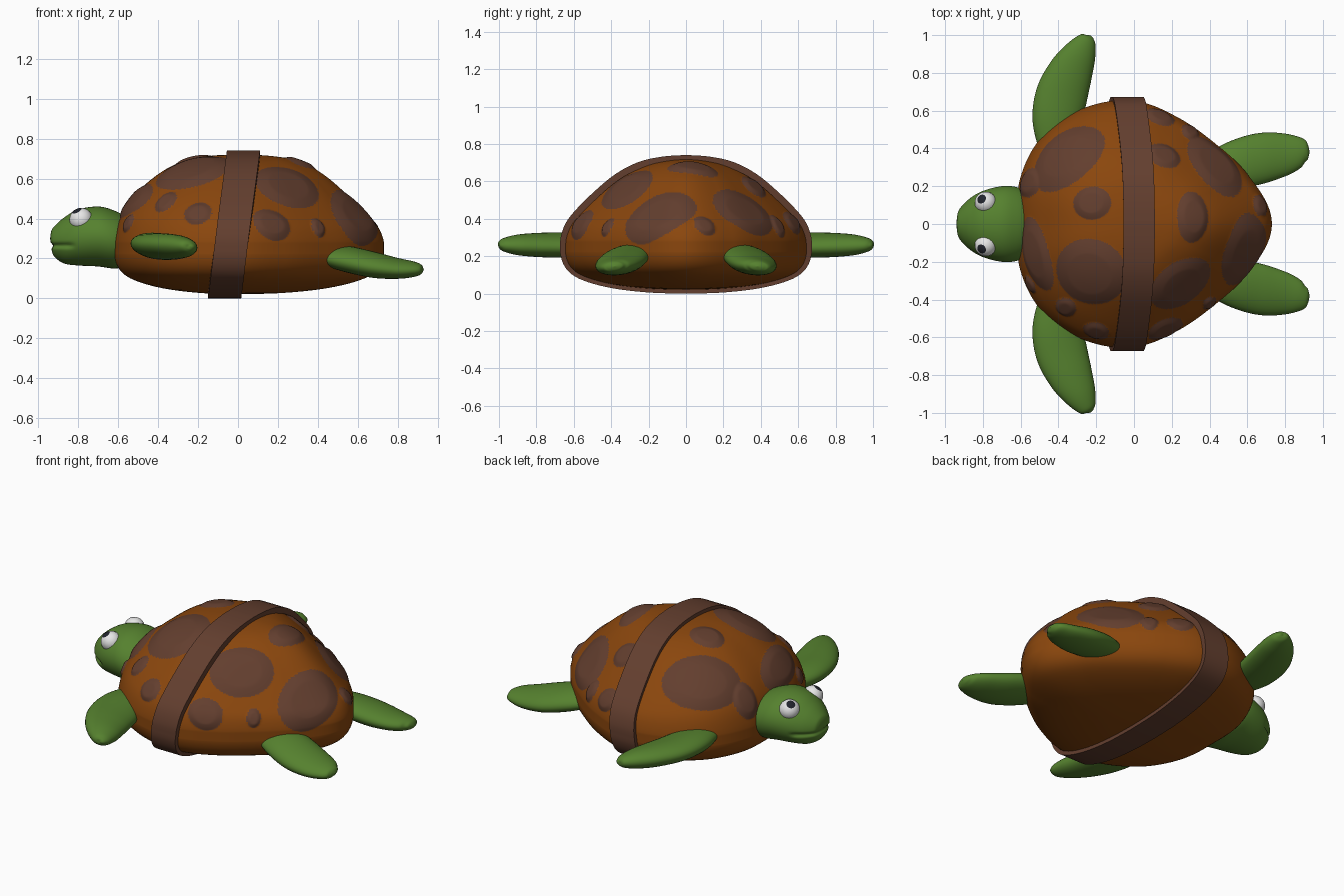
import bpy, bmesh, math
from mathutils import Vector

if "Cube" in bpy.data.objects:
    bpy.data.objects.remove(bpy.data.objects["Cube"])


def material(name, rgb):
    m = bpy.data.materials.new(name)
    m.diffuse_color = (*rgb, 1)
    m.use_nodes = True
    m.node_tree.nodes["Principled BSDF"].inputs["Base Color"].default_value = m.diffuse_color
    return m


ORANGE = material("shell orange", (0.255, 0.062, 0.004))
BROWN = material("spot brown", (0.125, 0.049, 0.028))
GREEN = material("skin green", (0.092, 0.22, 0.028))
WHITE = material("eye white", (0.80, 0.80, 0.80))
BLACK = material("pupil black", (0.015, 0.017, 0.025))


def curve(pts, n):
    """Smooth open curve through tuples, n steps per span."""
    p = [pts[0]] + list(pts) + [pts[-1]]
    out = []
    for i in range(1, len(p) - 2):
        for j in range(n):
            t = j / n
            out.append(tuple(0.5 * (2 * b + (c - a) * t + (2 * a - 5 * b + 4 * c - d) * t * t
                             + (3 * b - a - 3 * c + d) * t ** 3)
                             for a, b, c, d in zip(*p[i - 1:i + 3])))
    return out + [tuple(pts[-1])]


def loft(name, rings, mats, closed=False, rule=None, sharp=60):
    """Skin a list of equal-length rings; rule picks the material from a face centre."""
    bm = bmesh.new()
    vs = [[bm.verts.new(p) for p in r] for r in rings]
    n = len(vs[0])
    for i in range(len(vs) if closed else len(vs) - 1):
        a, b = vs[i], vs[(i + 1) % len(vs)]
        for j in range(n):
            f = bm.faces.new((a[j], a[(j + 1) % n], b[(j + 1) % n], b[j]))
            if rule:
                f.material_index = rule(f.calc_center_median())
    if not closed:
        bm.faces.new(vs[0])
        bm.faces.new(vs[-1])
    bmesh.ops.remove_doubles(bm, verts=bm.verts, dist=1e-5)
    bmesh.ops.recalc_face_normals(bm, faces=bm.faces)
    me = bpy.data.meshes.new(name)
    bm.to_mesh(me)
    bm.free()
    for m in mats:
        me.materials.append(m)
    me.polygons.foreach_set("use_smooth", [True] * len(me.polygons))
    me.set_sharp_from_angle(angle=math.radians(sharp))
    ob = bpy.data.objects.new(name, me)
    bpy.context.collection.objects.link(ob)
    return ob


# Shell: plan outline (radius every 22.5 degrees) times a side profile
half = [0.73, 0.66, 0.605, 0.61, 0.652, 0.668, 0.673, 0.65, 0.62]
SEG = 384
wrap = [(r,) for r in half + half[-2:0:-1]]
wrap = wrap[-1:] + wrap + wrap[:2]
OUT = [r[0] for r in curve(wrap, SEG // 16)][SEG // 16:]
STEP = 20
RIM = 5 * STEP
PROF = curve([(0, .021), (.3, .027), (.6, .05), (.83, .09), (.95, .14), (1, .22), (.99, .32),
              (.93, .43), (.8, .54), (.6, .64), (.4, .695), (.2, .715), (0, .72)], STEP)


def radius(th):
    x = (th / (2 * math.pi) % 1) * SEG
    i = int(x)
    return OUT[i] + (OUT[i + 1] - OUT[i]) * (x - i)


def shell_point(th, k):
    s, z = PROF[k]
    s = max(0, min(1, s))
    if k > RIM:
        z -= 0.03 * (1 + math.cos(th)) * 4 * s ** 4 * (1 - s ** 4)
        z -= 0.025 * math.sin(th) ** 2 * 4 * s * s * (1 - s * s)
    r = s * radius(th)
    return Vector((r * math.cos(th), r * math.sin(th), z))


# Spots: plan position, half size around the shell, half size up the shell
SPOTS = [(-.36, .36, .22, .17), (-.22, .11, .09, .10), (-.23, -.26, .19, .19), (-.53, -.16, .20, .11),
         (-.56, .22, .08, .11), (-.36, -.44, .055, .07), (-.20, -.57, .07, .07), (.31, .04, .13, .09),
         (.25, -.32, .18, .15), (.43, .31, .19, .15), (.16, .36, .09, .08), (.30, .49, .05, .07),
         (.59, -.15, .19, .16), (.17, -.56, .10, .09), (.40, -.42, .04, .055), (.67, .10, .06, .06),
         (-.55, -.32, .05, .05), (.14, .57, .08, .07)]
frames = []
for x, y, a, b in SPOTS:
    th = math.atan2(y, x)
    s = math.hypot(x, y) / radius(th)
    k = min(range(RIM + 4, len(PROF) - 4), key=lambda i: abs(PROF[i][0] - s))
    up = (shell_point(th, k + 3) - shell_point(th, k - 3)).normalized()
    side = (shell_point(th + .02, k) - shell_point(th - .02, k)).normalized()
    frames.append((shell_point(th, k), side / a, up / b, side.cross(up).normalized()))


def spot_depth(p):
    """Above zero inside a spot, one at its centre."""
    best = -1
    for c, u, v, n in frames:
        d = p - c
        if d.length_squared < 0.09 and abs(d.dot(n)) < 0.2:
            best = max(best, 1 - d.dot(u) ** 2 - d.dot(v) ** 2)
    return best


rings = []
for k in list(range(0, RIM, 5)) + list(range(RIM, len(PROF))):
    ring = []
    for i in range(SEG):
        p = shell_point(2 * math.pi * i / SEG, k)
        d = max(0, spot_depth(p))
        ring.append(p + (p - Vector((0, 0, .2))).normalized() * 0.012 * min(1, 1.6 * d))
    rings.append(ring)
loft("shell", rings, [ORANGE, BROWN], rule=lambda c: int(spot_depth(c) > 0))

# Strap: flat band following the shell's cross-section, leaning slightly
side = [(p.y, p.z) for p in (shell_point(math.pi / 2, k) for k in range(0, len(PROF), 4))]
loop = side + [(-y, z) for y, z in side[-2:0:-1]]
rings = []
for i, (y, z) in enumerate(loop):
    (y0, z0), (y1, z1) = loop[i - 1], loop[(i + 1) % len(loop)]
    n = Vector((0, z1 - z0, y0 - y1)).normalized()
    x = -0.07 + 0.1 * z / 0.74
    ring = []
    for dx, off in ((-.083, -.015), (.083, -.015), (.083, .021), (-.083, .021)):
        q = Vector((x + dx, y, z)) + n * off
        q.z = max(q.z, 0)
        ring.append(q)
    rings.append(ring)
loft("strap", rings, [BROWN], closed=True, sharp=40)

# Head: rings along x (x, centre z, half height, half width) with a mouth crease
rings = []
for x, zc, h, w in curve([(-.94, .30, 0, 0), (-.935, .295, .04, .05), (-.92, .285, .075, .085),
                          (-.87, .29, .115, .135), (-.8, .305, .14, .175), (-.7, .31, .15, .2),
                          (-.62, .295, .145, .195), (-.54, .28, .12, .16)], 8):
    ring = []
    for i in range(96):
        t = 2 * math.pi * i / 96
        p = Vector((x, w * math.cos(t), zc + h * math.sin(t)))
        g = math.exp(-((p.z - .265) / .011) ** 2) * max(0, min(1, (-.81 - x) / .04))
        p.x += (-.75 - p.x) * 0.06 * g
        p.y *= 1 - 0.09 * g
        ring.append(p)
    rings.append(ring)
loft("head", rings, [GREEN])


def flipper(name, sign, stations, roll):
    """Flat tapering paddle through (x, y, z, half width, half thickness)."""
    st = curve(stations, 8)
    rings = []
    for i, (x, y, z, w, t) in enumerate(st):
        a, b = st[max(0, i - 1)], st[min(len(st) - 1, i + 1)]
        d = Vector((b[1] - a[1], a[0] - b[0], 0)).normalized()
        ring = []
        for j in range(32):
            ang = 2 * math.pi * j / 32
            u = max(0, w) * math.cos(ang)
            p = Vector((x, y, z + max(0, t) * math.sin(ang) + roll * u)) + d * u
            p.y *= sign
            ring.append(p)
        rings.append(ring)
    loft(name, rings, [GREEN])


FRONT = [(-.38, .40, .262, .12, .055), (-.405, .55, .262, .132, .065), (-.383, .68, .26, .137, .066),
         (-.338, .80, .26, .12, .063), (-.288, .90, .26, .09, .054), (-.252, .97, .26, .054, .036),
         (-.24, .993, .26, .028, .018), (-.238, 1.0, .26, 0, 0)]
REAR = [(.42, .26, .222, .115, .045), (.55, .315, .196, .13, .064), (.68, .35, .168, .133, .064),
        (.80, .37, .15, .112, .051), (.88, .382, .146, .08, .038), (.917, .382, .146, .045, .023),
        (.93, .382, .146, 0, 0)]

# Flippers and eyes, left and right
for label, sgn in (("left", -1), ("right", 1)):
    flipper("front_flipper_" + label, sgn, FRONT, -0.10)
    flipper("rear_flipper_" + label, sgn, REAR, 0.08)

    centre = Vector((-.785, sgn * .113, .395))
    look = Vector((-.4, sgn * .35, .8)).normalized()
    rot = Vector((0, 0, 1)).rotation_difference(look)
    rings = [[centre + rot @ Vector((.058 * math.sin(f) * math.cos(a), .058 * math.sin(f) * math.sin(a),
                                     .058 * math.cos(f)))
              for a in (2 * math.pi * j / 32 for j in range(32))]
             for f in (math.pi * i / 28 for i in range(29))]
    loft("eye_" + label, rings, [WHITE, BLACK],
         rule=lambda c: int((c - centre).normalized().dot(look) > math.cos(math.radians(25.7))))
